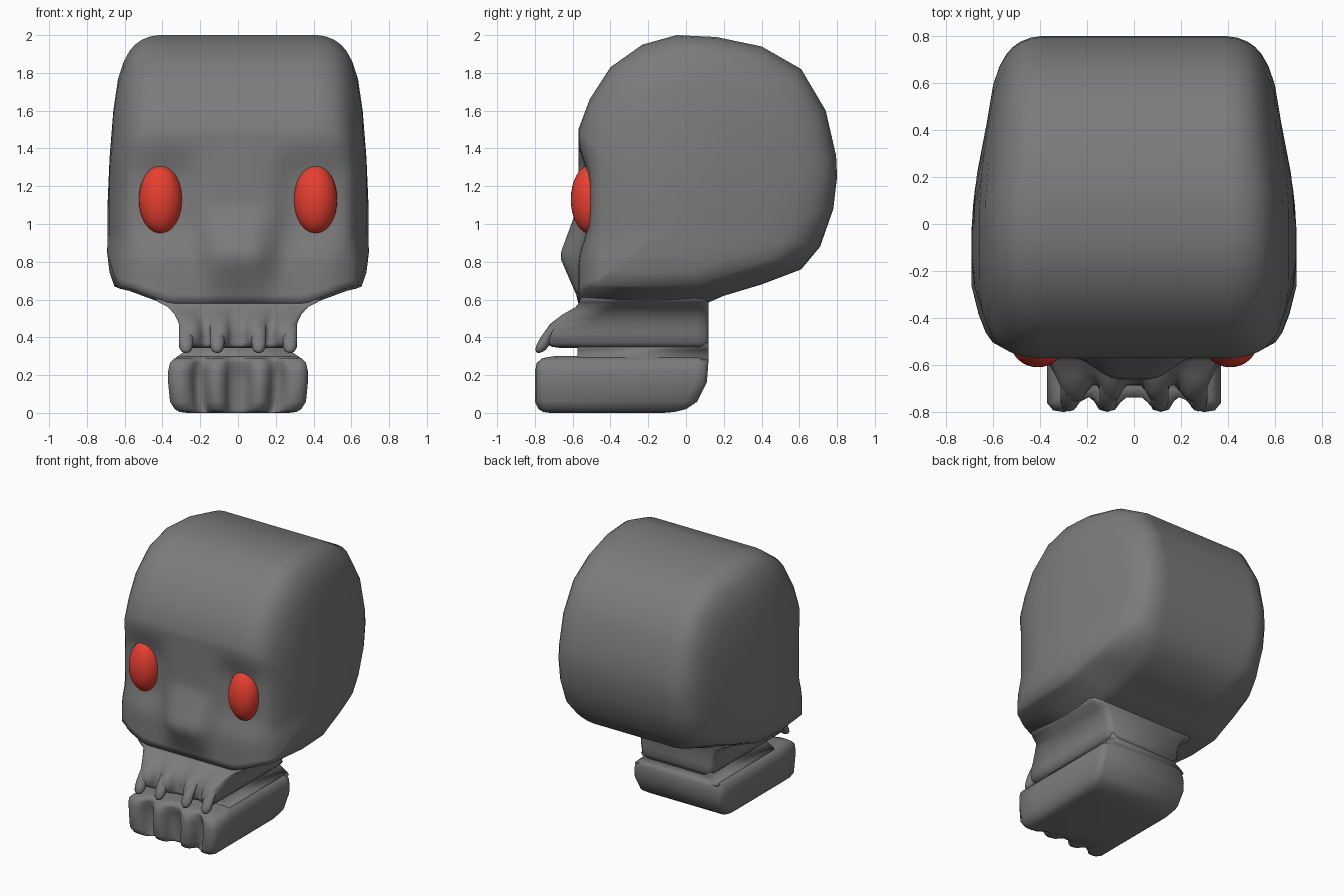
import bpy, bmesh
from math import exp, sin, cos, pi

if "Cube" in bpy.data.objects:
    bpy.data.objects.remove(bpy.data.objects["Cube"])

# Materials: dark bone and red eyes
bone = bpy.data.materials.new("dark_bone")
bone.diffuse_color = (0.2, 0.2, 0.2, 1)
bone.use_nodes = True
bone.node_tree.nodes["Principled BSDF"].inputs["Base Color"].default_value = bone.diffuse_color
red = bpy.data.materials.new("eye_red")
red.diffuse_color = (0.80, 0.05, 0.03, 1)
red.use_nodes = True
red.node_tree.nodes["Principled BSDF"].inputs["Base Color"].default_value = red.diffuse_color


def loft(name, rings):
    """Skin a list of equal-length closed rings and cap both ends."""
    bm = bmesh.new()
    rows = [[bm.verts.new(p) for p in ring] for ring in rings]
    n = len(rows[0])
    for a, b in zip(rows, rows[1:]):
        for i in range(n):
            j = (i + 1) % n
            bm.faces.new((a[i], a[j], b[j], b[i]))
    bm.faces.new(rows[0])
    bm.faces.new(rows[-1])
    bmesh.ops.recalc_face_normals(bm, faces=bm.faces)
    for f in bm.faces:
        f.smooth = True
    me = bpy.data.meshes.new(name)
    bm.to_mesh(me)
    bm.free()
    me.materials.append(bone)
    ob = bpy.data.objects.new(name, me)
    bpy.context.collection.objects.link(ob)
    return ob


def ramp(v, a, b):
    """Smooth 0..1 step between a and b."""
    t = min(max((v - a) / (b - a), 0), 1)
    return t * t * (3 - 2 * t)


# Cranium: side outline swept across x, shrinking towards the rounded sides
outline = [(-0.57, 0.58 + 0.046 * i) for i in range(21)]
outline += [(-0.51, 1.66), (-0.40, 1.83), (-0.23, 1.95), (-0.05, 2.0), (0.16, 1.99),
            (0.40, 1.94), (0.61, 1.82), (0.74, 1.6), (0.795, 1.36), (0.80, 1.25),
            (0.78, 1.08), (0.71, 0.88), (0.61, 0.76), (0.40, 0.68), (0.20, 0.62),
            (0.12, 0.585), (-0.2, 0.57)]
CY, CZ = -0.1, 1.0
side = [(0.42, 1.0), (0.465, 0.993), (0.51, 0.975), (0.545, 0.95), (0.575, 0.915),
        (0.605, 0.86), (0.635, 0.77), (0.66, 0.6), (0.68, 0.35), (0.69, 0.12)]


def face_relief(x, y, z):
    """Sink the eye sockets and raise the nose on the front of the head."""
    if y > -0.4 or z > 1.52:
        return y
    socket = exp(-((abs(x) - 0.41) / 0.19) ** 4 - ((z - 1.12) / 0.24) ** 4)
    up = min((1.1 - z) / 0.27, (z - 0.60) / 0.23)
    nose = max(up, 0) * (1 - ramp(abs(x), 0.07, 0.27))
    return y + 0.053 * socket - 0.1 * nose


def shape_point(x, y, z, s):
    """Slope the cheeks up to the sides and taper the back and front."""
    bottom = CZ - 0.43 * s
    target = max(bottom, 0.57 + 0.37 * (abs(x) - 0.37))
    if z < CZ:
        z = CZ - (CZ - z) * (CZ - target) / (CZ - bottom)
    y2 = face_relief(x, y, z)
    wide = 1 - 0.055 * ramp(y, 0.05, 0.5) - 0.035 * ramp(-y, 0.25, 0.45)
    if abs(x) > 0.6:
        wide += 0.03 * ramp(-z, -0.95, -0.78)
    return (x * wide, y2, z)


stations = [(-x, s) for x, s in reversed(side)]
stations += [(-0.42 + 0.84 * i / 24, 1.0) for i in range(1, 24)] + side
loft("cranium", [[shape_point(x, CY + (y - CY) * s, CZ + (z - CZ) * s, s)
                  for y, z in outline] for x, s in stations])

# Jaw cross-section: scalloped front with four tooth ridges, rounded back
SCALLOP = [(0, 1), (0.10, 1), (0.16, 0.6), (0.22, 0.12), (0.31, 0), (0.40, 0.12),
           (0.46, 0.6), (0.52, 1), (0.59, 1), (0.65, 0.6), (0.72, 0.1), (0.82, 0),
           (0.93, 0.08), (1.0, 0.5)]


def jaw_ring(z, w, front, depth, back):
    half = [(u * w, front + v * depth) for u, v in SCALLOP]
    half += [(w, front + 0.2), (w, back - 0.06), (w * 0.97, back - 0.02), (w * 0.9, back)]
    left = [(-x, y) for x, y in reversed(half[1:])]
    return [(x, y, z) for x, y in half + left]


# Layers: height, half width, front, groove depth, back
lower = [(0.0, 0.27, -0.72, 0.02, -0.12), (0.005, 0.31, -0.755, 0.05, -0.06),
         (0.02, 0.335, -0.78, 0.075, 0.0), (0.06, 0.36, -0.80, 0.09, 0.06),
         (0.16, 0.37, -0.80, 0.09, 0.11), (0.22, 0.37, -0.80, 0.075, 0.115),
         (0.265, 0.36, -0.79, 0.05, 0.118), (0.29, 0.335, -0.76, 0.02, 0.12),
         (0.30, 0.30, -0.70, 0.0, 0.12)]
loft("lower_jaw", [jaw_ring(*l) for l in lower])

upper = [(0.343, 0.25, -0.66, 0.0, 0.12), (0.35, 0.28, -0.71, 0.02, 0.12),
         (0.37, 0.30, -0.745, 0.06, 0.12), (0.42, 0.308, -0.755, 0.07, 0.12),
         (0.47, 0.312, -0.72, 0.05, 0.12), (0.52, 0.335, -0.655, 0.02, 0.12),
         (0.56, 0.37, -0.585, 0.0, 0.12), (0.585, 0.42, -0.565, 0.0, 0.12),
         (0.63, 0.46, -0.55, 0.0, 0.10)]
loft("upper_jaw", [jaw_ring(*l) for l in upper])

# Hinge block joining both jaws with a shallow crease
loft("jaw_hinge", [[(x, y, z) for x, y in ((-w, -0.575), (w, -0.575), (w, 0.118), (-w, 0.118))]
                   for z, w in ((0.28, 0.34), (0.30, 0.32), (0.335, 0.265), (0.37, 0.29))])

# Upper teeth: tapered, curved pegs
path = [(-0.65, 0.50, 0.03), (-0.695, 0.46, 0.037), (-0.73, 0.415, 0.038),
        (-0.752, 0.375, 0.038), (-0.762, 0.345, 0.036), (-0.767, 0.327, 0.025),
        (-0.768, 0.32, 0.01)]
for i, cx in enumerate((-0.275, -0.11, 0.11, 0.275)):
    loft(f"upper_tooth_{i + 1}",
         [[(cx + r * cos(a), y + r * sin(a), z + 0.3 * r * sin(a))
           for a in (2 * pi * k / 12 for k in range(12))] for y, z, r in path])

# Eyes: red upright ellipsoids
for label, sx in (("left", 1), ("right", -1)):
    bpy.ops.mesh.primitive_uv_sphere_add(segments=32, ring_count=16, radius=1,
                                         location=(sx * 0.41, -0.505, 1.13))
    eye = bpy.context.object
    eye.name = "eye_" + label
    eye.scale = (0.115, 0.105, 0.183)
    eye.data.materials.append(red)
    bpy.ops.object.shade_smooth()
